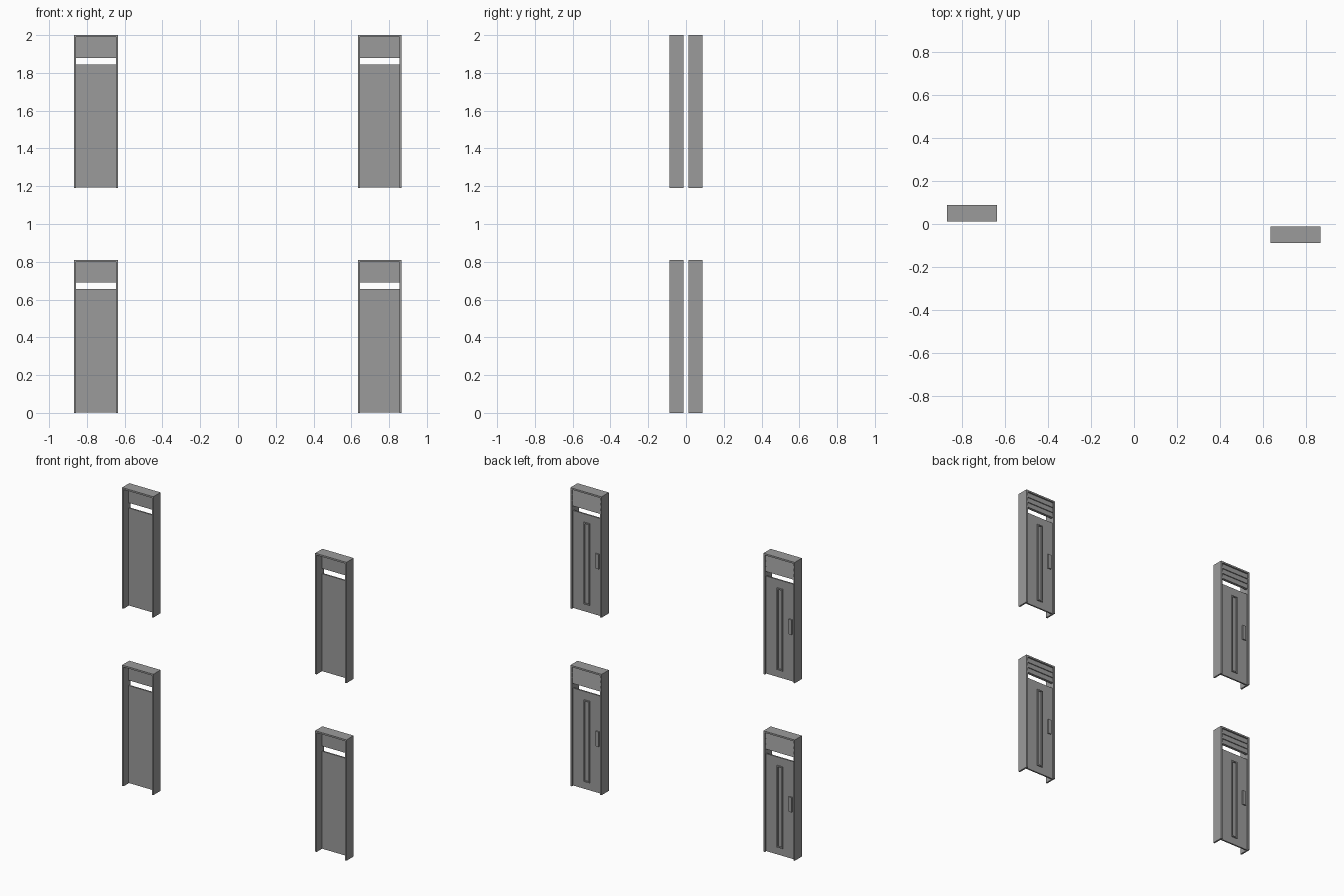
import bpy
import bmesh
from mathutils import Vector

if "Cube" in bpy.data.objects:
    bpy.data.objects.remove(bpy.data.objects["Cube"], do_unlink=True)

grey = bpy.data.materials.new("door_grey")
grey.use_nodes = True
colour = (0.33, 0.33, 0.33, 1)
grey.diffuse_color = colour
grey.node_tree.nodes["Principled BSDF"].inputs["Base Color"].default_value = colour

# Overall door size, with local x centred, y from front to back, z from floor
W, D, H = 0.232, 0.076, 0.81
JAMB = 0.011
PANEL_FRONT, PANEL_BACK = 0.054, 0.064
PANEL_TOP, LINTEL = 0.655, 0.69
inner = W / 2 - JAMB


def add_box(bm, x0, x1, y0, y1, z0, z1):
    made = bmesh.ops.create_cube(bm, size=1)["verts"]
    size = Vector((x1 - x0, y1 - y0, z1 - z0))
    mid = Vector((x0 + x1, y0 + y1, z0 + z1)) / 2
    for v in made:
        v.co = Vector(a * b for a, b in zip(v.co, size)) + mid


def extrude_x(bm, profile, x0, x1):
    face = bm.faces.new([bm.verts.new((x0, y, z)) for y, z in profile])
    out = bmesh.ops.extrude_face_region(bm, geom=[face])["geom"]
    moved = [v for v in out if isinstance(v, bmesh.types.BMVert)]
    bmesh.ops.translate(bm, verts=moved, vec=(x1 - x0, 0, 0))


def make_part(name, build, origin):
    bm = bmesh.new()
    build(bm)
    bmesh.ops.recalc_face_normals(bm, faces=bm.faces)
    mesh = bpy.data.meshes.new(name)
    bm.to_mesh(mesh)
    bm.free()
    mesh.materials.append(grey)
    obj = bpy.data.objects.new(name, mesh)
    obj.location = origin
    bpy.context.collection.objects.link(obj)


# Deep thin surround, open at the floor
def frame(bm):
    for x in (-W / 2, inner):
        add_box(bm, x, x + JAMB, 0, D, 0, H)
    add_box(bm, -inner, inner, 0, D, H - JAMB, H)


# Door leaf set near the back
def panel(bm):
    add_box(bm, -inner, inner, PANEL_FRONT, PANEL_BACK, 0.002, PANEL_TOP)


# Board above the gap, with three overlapping slats behind
def lintel(bm):
    top = H - JAMB
    add_box(bm, -inner, inner, PANEL_FRONT, PANEL_BACK, LINTEL, top)
    step = (top - LINTEL) / 3
    for i in range(3):
        z = LINTEL + i * step
        extrude_x(bm, [(PANEL_BACK, z), (PANEL_BACK + 0.008, z),
                       (PANEL_BACK + 0.002, z + step), (PANEL_BACK, z + step)],
                  -inner, inner)


# Tall narrow raised border around a slim inset
def slim_window(bm):
    half, rim, z0, z1 = 0.022, 0.008, 0.052, 0.6
    y0, y1 = PANEL_BACK, PANEL_BACK + 0.007
    for x in (-half, half - rim):
        add_box(bm, x, x + rim, y0, y1, z0, z1)
    for z in (z0, z1 - rim):
        add_box(bm, rim - half, half - rim, y0, y1, z, z + rim)


# Small upright pull plate
def handle(bm):
    add_box(bm, -0.09, -0.066, PANEL_BACK, PANEL_BACK + 0.008, 0.315, 0.415)


parts = {"frame": frame, "door_panel": panel, "slatted_lintel": lintel,
         "slim_window": slim_window, "handle": handle}

# Two columns of doors on two storeys
for side, x, y in (("right", -0.752, 0.012), ("left", 0.75, -0.088)):
    for storey, z in (("lower", 0), ("upper", 2 - H)):
        for name, build in parts.items():
            make_part(f"{storey}_{side}_{name}", build, (x, y, z))
